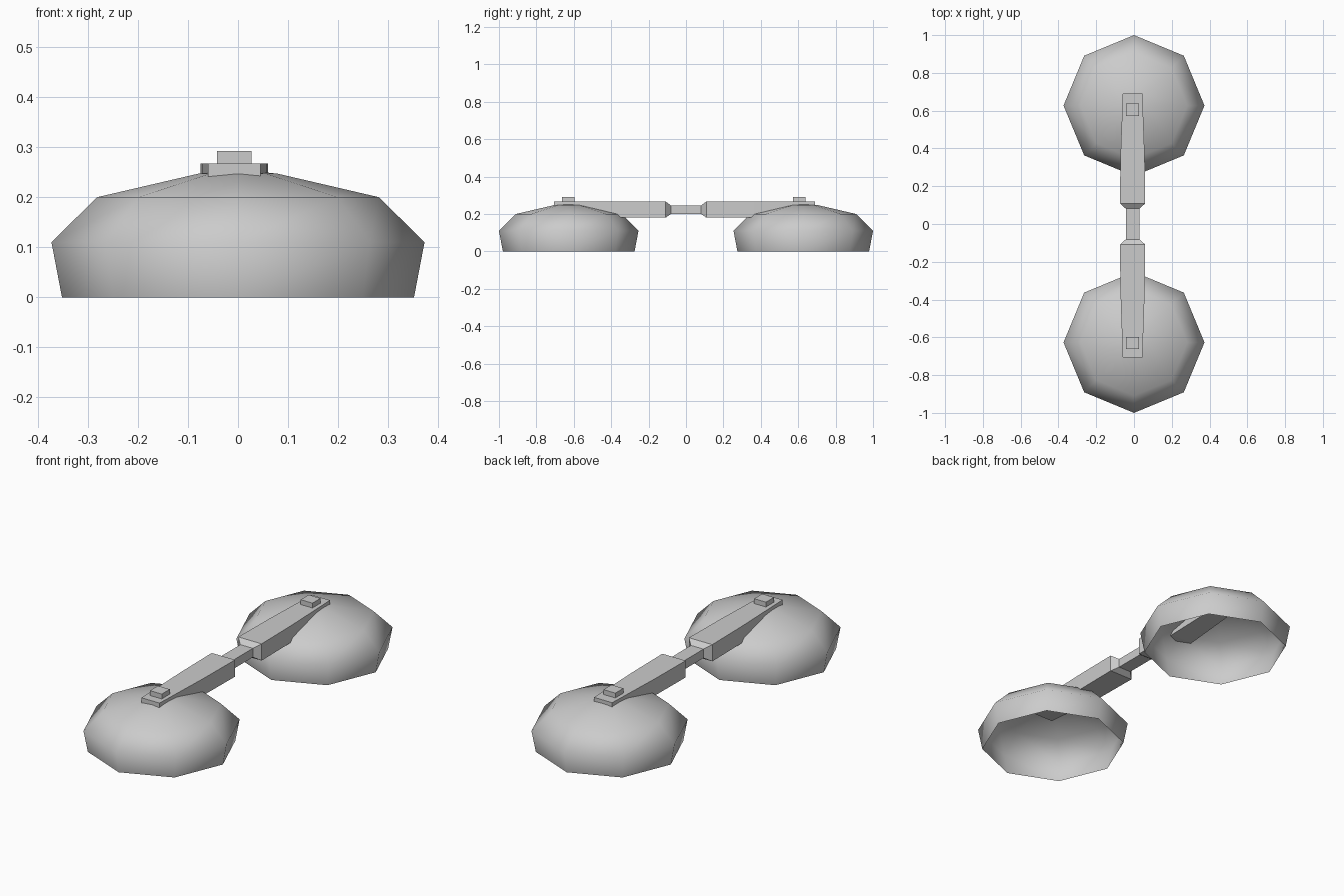
import bpy, bmesh
from math import cos, sin, tau

if "Cube" in bpy.data.objects:
    bpy.data.objects.remove(bpy.data.objects["Cube"])


def make_object(name, verts, faces, smooth=False):
    mesh = bpy.data.meshes.new(name)
    mesh.from_pydata(verts, [], faces)
    bm = bmesh.new()
    bm.from_mesh(mesh)
    bmesh.ops.recalc_face_normals(bm, faces=bm.faces)
    bm.to_mesh(mesh)
    bm.free()
    for p in mesh.polygons:
        p.use_smooth = smooth
    obj = bpy.data.objects.new(name, mesh)
    bpy.context.collection.objects.link(obj)
    return obj


def dome(name, cy):
    # open-bottomed eight-sided shell
    n = 8
    profile = [(0.352, 0), (0.373, 0.11), (0.282, 0.2), (0.08, 0.247)]
    verts = [(r * cos(tau * i / n), cy + r * sin(tau * i / n), z)
             for r, z in profile for i in range(n)]
    verts.append((0, cy, 0.256))
    faces = [(k * n + i, k * n + (i + 1) % n, (k + 1) * n + (i + 1) % n, (k + 1) * n + i)
             for k in range(len(profile) - 1) for i in range(n)]
    top = (len(profile) - 1) * n
    faces += [(top + i, top + (i + 1) % n, len(verts) - 1) for i in range(n)]
    return make_object(name, verts, faces, True)


def loft(name, sections, cap_start=True, cap_end=True):
    # rectangular sections along y: (y, half width, z low, z high)
    cx = -0.0075
    verts = []
    for y, w, lo, hi in sections:
        verts += [(cx - w, y, lo), (cx + w, y, lo), (cx + w, y, hi), (cx - w, y, hi)]
    m = len(sections) - 1
    faces = [(4 * k + i, 4 * k + (i + 1) % 4, 4 * k + 4 + (i + 1) % 4, 4 * k + 4 + i)
             for k in range(m) for i in range(4)]
    if cap_start:
        faces.append((0, 1, 2, 3))
    if cap_end:
        faces.append((4 * m, 4 * m + 1, 4 * m + 2, 4 * m + 3))
    return make_object(name, verts, faces)


for side, s in (("front", -1), ("back", 1)):
    dome(side + "_dome", s * 0.627)
    # tapered arm with chamfered inner end
    end = s * 0.699 - 0.008
    loft(side + "_arm", [(s * 0.081, 0.036, 0.2, 0.246), (s * 0.109, 0.067, 0.18, 0.267),
                         (s * 0.36, 0.064, 0.18, 0.267), (end, 0.052, 0.2, 0.267)], cap_start=False)
    # square bolt head on the arm
    bolt = s * 0.618 - 0.012
    loft(side + "_bolt", [(bolt - 0.033, 0.034, 0.26, 0.292), (bolt + 0.033, 0.034, 0.26, 0.292)])

# slim bar joining the two arms
loft("centre_bar", [(-0.081, 0.036, 0.2, 0.246), (0.081, 0.036, 0.2, 0.246)], False, False)
